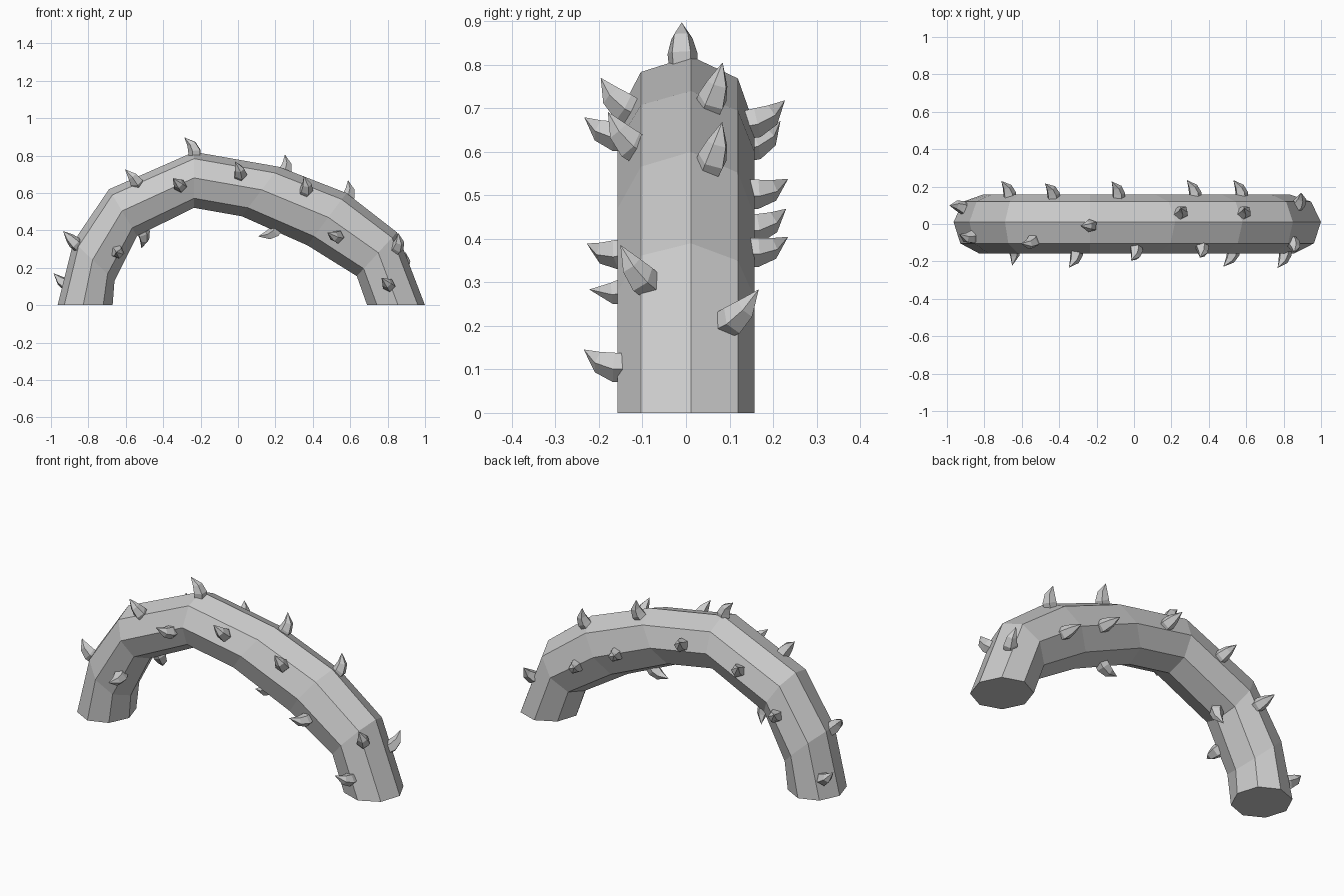
import bpy, bmesh, math
from mathutils import Vector

cube = bpy.data.objects.get("Cube")
if cube:
    bpy.data.objects.remove(cube)

grey = bpy.data.materials.new("stem grey")
grey.use_nodes = True
colour = (0.6, 0.6, 0.6, 1)
grey.diffuse_color = colour
grey.node_tree.nodes["Principled BSDF"].inputs["Base Color"].default_value = colour

SIDES = 8
TWIST = math.radians(4)
HALF_DEPTH = 0.158

# Outer and inner edge of the arch (x, z), ring by ring
outer = [(-.965, 0), (-.88, .34), (-.69, .62), (-.235, .82),
         (.22, .74), (.58, .60), (.85, .39), (1, 0)]
inner = [(-.67, 0), (-.66, .13), (-.54, .37), (-.235, .52),
         (.02, .475), (.37, .32), (.635, .155), (.69, 0)]


def edge_point(edge, s):
    i = min(int(s), len(edge) - 2)
    a, b = (Vector((x, 0, z)) for x, z in edge[i:i + 2])
    return a.lerp(b, s - i)


def arch_point(s, angle, scale=1):
    """Point at ring position s, turned by angle from the outer edge to the back."""
    o, i = edge_point(outer, s), edge_point(inner, s)
    across = Vector((0, HALF_DEPTH * math.sin(angle), 0))
    return (o + i) / 2 + ((o - i) / 2 * math.cos(angle) + across) * scale


def finish(bm, name):
    bmesh.ops.recalc_face_normals(bm, faces=bm.faces)
    mesh = bpy.data.meshes.new(name)
    bm.to_mesh(mesh)
    bm.free()
    mesh.materials.append(grey)
    obj = bpy.data.objects.new(name, mesh)
    bpy.context.collection.objects.link(obj)


def loft(bm, rings):
    """Join rings of vertices with faces and cap the first ring."""
    n = len(rings[0])
    for a, b in zip(rings, rings[1:]):
        for k in range(n):
            bm.faces.new((a[k], a[(k + 1) % n], b[(k + 1) % n], b[k]))
    bm.faces.new(rings[0])


# Arched stem
bm = bmesh.new()
rings = [[bm.verts.new(arch_point(s, TWIST + math.tau * k / SIDES)) for k in range(SIDES)]
         for s in range(len(outer))]
loft(bm, rings)
bm.faces.new(rings[-1])
finish(bm, "arched_stem")


# Hooked thorns, each bent towards the upper right of the arch
def thorn(name, s, degrees):
    angle = math.radians(degrees)
    base = arch_point(s, angle, 0.95)
    normal = (base - arch_point(s, 0, 0)).normalized()
    bend = Vector((-1, 0, 1))
    bend = (bend - normal * bend.dot(normal)).normalized()
    side = normal.cross(bend)
    bm = bmesh.new()
    rings = []
    for out, shift, radius, tilt in ((-.02, -.005, .034, 0), (.015, -.004, .036, .1),
                                     (.05, .012, .026, .5)):
        centre = base + normal * out + bend * shift
        lean = (bend - normal * tilt).normalized()
        rings.append([bm.verts.new(centre + (lean * math.cos(t) + side * math.sin(t)) * radius)
                      for t in (math.tau * k / 5 for k in range(5))])
    loft(bm, rings)
    tip = bm.verts.new(base + normal * .085 + bend * .052)
    last = rings[-1]
    for k in range(5):
        bm.faces.new((last[k], last[(k + 1) % 5], tip))
    finish(bm, name)


groups = {
    "top_thorn": [(3, -3), (4.1, 22), (5.05, 22), (6.15, -39), (6.4, 42),
                  (2.3, -35), (1, -25), (.35, 32)],
    "front_thorn": [(6.6, -90), (5.3, -105), (4.5, -52), (3.6, -60), (2.8, -88), (1.45, -125)],
    "back_thorn": [(1.7, 85), (2.5, 75), (3.4, 80), (4.6, 95), (5.4, 95)],
    "inner_thorn": [(4.5, 180), (2.1, 170)],
}
for name, places in groups.items():
    for number, (s, degrees) in enumerate(places, 1):
        thorn(f"{name}_{number}", s, degrees)
